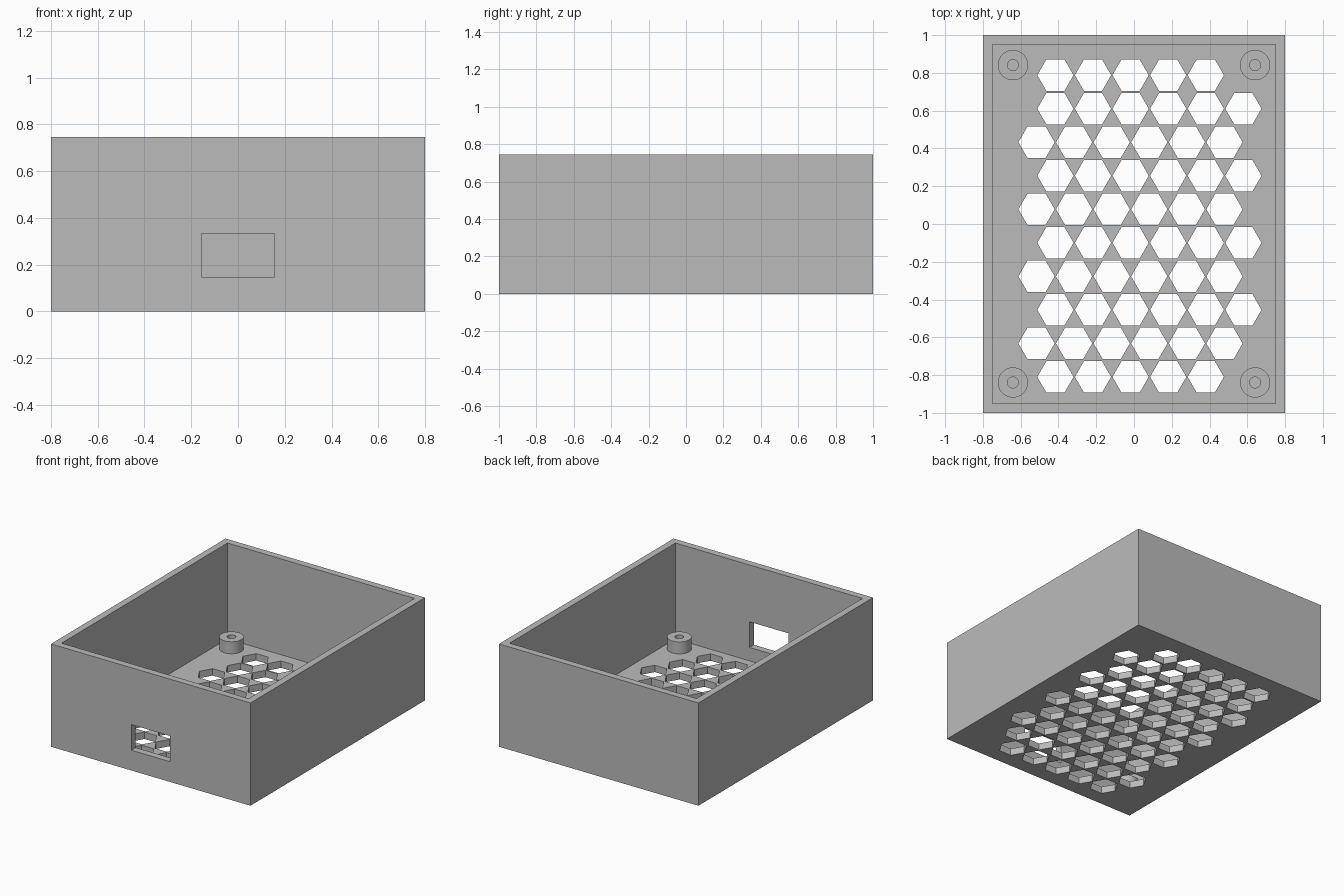
import bpy, bmesh, math
from mathutils import Matrix, Vector

cube = bpy.data.objects.get("Cube")
if cube:
    bpy.data.objects.remove(cube, do_unlink=True)

WALL, FLOOR, HEIGHT = 0.05, 0.05, 0.745
POST_TOP = 0.137

grey = bpy.data.materials.new("plain grey")
grey.use_nodes = True
colour = (0.5, 0.5, 0.5, 1)
grey.diffuse_color = colour
grey.node_tree.nodes["Principled BSDF"].inputs["Base Color"].default_value = colour


def make_object(name, bm):
    bmesh.ops.recalc_face_normals(bm, faces=bm.faces)
    mesh = bpy.data.meshes.new(name)
    bm.to_mesh(mesh)
    bm.free()
    mesh.materials.append(grey)
    obj = bpy.data.objects.new(name, mesh)
    bpy.context.collection.objects.link(obj)
    return obj


def add_box(bm, low, high):
    low, high = Vector(low), Vector(high)
    matrix = Matrix.Translation((low + high) / 2) @ Matrix.Diagonal((high - low).to_4d())
    bmesh.ops.create_cube(bm, size=1, matrix=matrix)


def cut(target, cutter):
    bpy.context.view_layer.objects.active = target
    mod = target.modifiers.new("cut", "BOOLEAN")
    mod.operation, mod.solver, mod.object = "DIFFERENCE", "EXACT", cutter
    bpy.ops.object.modifier_apply(modifier=mod.name)
    bpy.data.objects.remove(cutter, do_unlink=True)


# Open-topped case
bm = bmesh.new()
add_box(bm, (-0.8, -1, 0), (0.8, 1, HEIGHT))
case = make_object("case", bm)

bm = bmesh.new()
add_box(bm, (WALL - 0.8, WALL - 1, FLOOR), (0.8 - WALL, 1 - WALL, HEIGHT + 0.2))
cut(case, make_object("cavity_cutter", bm))

# Port opening in the front wall
bm = bmesh.new()
add_box(bm, (-0.156, -1.1, 0.147), (0.156, -0.9, 0.333))
cut(case, make_object("port_cutter", bm))

# Staggered hexagonal vents through the floor
bm = bmesh.new()
for row in range(10):
    end_row = row in (0, 9)
    start = -0.416 if end_row or row % 2 else -0.516
    for col in range(5 if end_row else 6):
        spot = Matrix.Translation((start + 0.199 * col, 0.788 - 0.1775 * row, FLOOR / 2))
        bmesh.ops.create_cone(bm, cap_ends=True, segments=6, radius1=0.096, radius2=0.096,
                              depth=0.2, matrix=spot @ Matrix.Rotation(math.pi / 6, 4, "Z"))
cut(case, make_object("vent_cutter", bm))

# Hollow screw posts in the four corners
profile = [(0.08, FLOOR), (0.08, POST_TOP), (0.029, POST_TOP), (0.029, FLOOR)]
for x, side in ((-0.641, "right"), (0.641, "left")):
    for y, end in ((-0.839, "front"), (0.841, "back")):
        bm = bmesh.new()
        verts = [bm.verts.new((r, 0, z)) for r, z in profile]
        edges = [bm.edges.new((verts[i], verts[(i + 1) % 4])) for i in range(4)]
        bmesh.ops.spin(bm, geom=verts + edges, cent=(0, 0, 0), axis=(0, 0, 1),
                       angle=math.tau, steps=48, use_merge=True)
        bmesh.ops.remove_doubles(bm, verts=bm.verts, dist=0.0001)
        post = make_object(f"{end}_{side}_screw_post", bm)
        post.location = (x, y, 0)
        bpy.ops.object.select_all(action="DESELECT")
        post.select_set(True)
        bpy.context.view_layer.objects.active = post
        bpy.ops.object.shade_smooth_by_angle()
